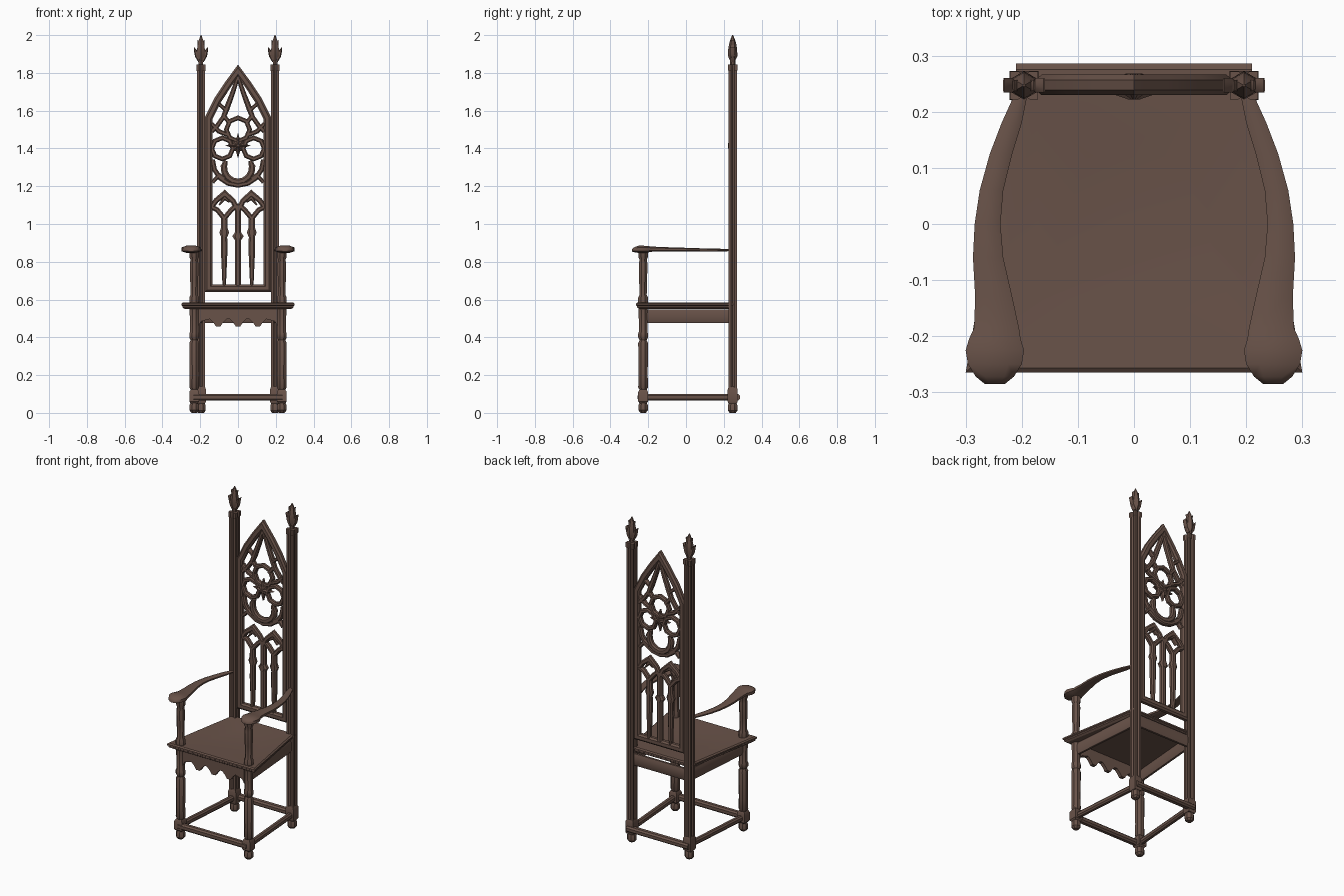
import bpy, bmesh, math

if "Cube" in bpy.data.objects:
    bpy.data.objects.remove(bpy.data.objects["Cube"])

wood = bpy.data.materials.new("dark_brown_wood")
wood.diffuse_color = (0.14, 0.085, 0.066, 1)
wood.use_nodes = True
wood.node_tree.nodes["Principled BSDF"].inputs["Base Color"].default_value = wood.diffuse_color


def loft(name, rings, closed=False, mirror=False, angle=35):
    """Skin a list of equal-length point rings; cap the ends unless closed."""
    bm = bmesh.new()
    vs = [[bm.verts.new(p) for p in r] for r in rings]
    n, m = len(rings[0]), len(rings)
    for i in range(m if closed else m - 1):
        a, b = vs[i], vs[(i + 1) % m]
        for j in range(n):
            k = (j + 1) % n
            bm.faces.new((a[j], a[k], b[k], b[j]))
    if not closed:
        bm.faces.new(vs[0])
        bm.faces.new(vs[-1])
    bmesh.ops.recalc_face_normals(bm, faces=bm.faces)
    me = bpy.data.meshes.new(name)
    bm.to_mesh(me)
    bm.free()
    me.materials.append(wood)
    me.polygons.foreach_set("use_smooth", [True] * len(me.polygons))
    me.set_sharp_from_angle(angle=math.radians(angle))
    ob = bpy.data.objects.new(name, me)
    bpy.context.collection.objects.link(ob)
    if mirror:
        ob.modifiers.new("mirror", "MIRROR").use_mirror_merge = False
    return ob


def lathe(name, x, y, profile, sides=8, mirror=True):
    """Turned part from (radius, z) pairs; flat sides face the axes."""
    s = 1 / math.cos(math.pi / sides)
    rings = [[(x + r * s * math.cos(2 * math.pi * (i + .5) / sides),
               y + r * s * math.sin(2 * math.pi * (i + .5) / sides), z)
              for i in range(sides)] for r, z in profile]
    return loft(name, rings, mirror=mirror)


OCT = [(-1, -.5), (-.5, -1), (.5, -1), (1, -.5), (1, .5), (.5, 1), (-.5, 1), (-1, .5)]


def ribbon(name, pts, w, depth=0.03, y=0.25, closed=False, mirror=False):
    """Chamfered bar following (x, z) points in the plane of the back."""
    m, rings = len(pts), []
    ws = w if isinstance(w, list) else [w] * m
    for i, (x, z) in enumerate(pts):
        dirs = []
        for a, b in ((i - 1, i), (i, i + 1)):
            if closed or (a >= 0 and b < m):
                p, q = pts[a % m], pts[b % m]
                l = math.dist(p, q)
                dirs.append(((q[0] - p[0]) / l, (q[1] - p[1]) / l))
        tx = sum(d[0] for d in dirs)
        tz = sum(d[1] for d in dirs)
        l = math.hypot(tx, tz)
        nx, nz = -tz / l, tx / l
        miter = 1 / max(.4, abs(nx * -dirs[0][1] + nz * dirs[0][0]))
        rings.append([(x + nx * u * ws[i] / 2 * miter, y + v * depth / 2,
                       z + nz * u * ws[i] / 2 * miter) for u, v in OCT])
    return loft(name, rings, closed, mirror, 25)


def rail(name, a, b, w, h, mirror=False):
    """Horizontal bar with chamfered edges between two points."""
    dx, dy = b[0] - a[0], b[1] - a[1]
    l = math.hypot(dx, dy)
    nx, ny = -dy / l * w / 2, dx / l * w / 2
    rings = [[(p[0] + nx * u, p[1] + ny * u, p[2] + v * h / 2) for u, v in OCT]
             for p in (a, b)]
    return loft(name, rings, mirror=mirror)


def circle(cx, cz, r, n=8, a0=0, a1=360):
    full = a1 - a0 == 360
    k = n if full else n + 1
    return [(cx + r * math.cos(math.radians(a0 + (a1 - a0) * i / n)),
             cz + r * math.sin(math.radians(a0 + (a1 - a0) * i / n))) for i in range(k)]


# back posts: fluted square shafts
PX, PY = 0.196, 0.247
quad = [(.72, 0), (1, .4), (1, 1), (.4, 1)]


def post_ring(h, z):
    ring = []
    for q in range(4):
        c, s = [(1, 0), (0, 1), (-1, 0), (0, -1)][q]
        ring += [(PX + h * (c * u - s * v), PY + h * (s * u + c * v), z) for u, v in quad]
    return ring


loft("back_posts", [post_ring(.022, .1), post_ring(.022, 1.81), post_ring(.025, 1.815),
                    post_ring(.025, 1.845)], mirror=True, angle=25)
lathe("back_leg_blocks", PX, PY, [(.022, .05), (.026, .06), (.026, .125), (.02, .14)], 4)
lathe("back_feet", PX, PY, [(.016, 0), (.025, .012), (.025, .04), (.018, .055)])

# flame finials with curled side leaves
lathe("finial_cores", PX, PY, [(.012, 1.84), (.012, 1.865), (.022, 1.89), (.02, 1.93),
                               (.016, 1.955), (.011, 1.975), (.002, 2.0)], 6)
for s in (-1, 1):
    ribbon("finial_side_leaves", [(PX + s * .008, 1.86), (PX + s * .022, 1.89),
           (PX + s * .026, 1.91), (PX + s * .036, 1.935)], [.014, .02, .02, .003],
           .026, PY, mirror=True)
    ribbon("finial_upper_leaves", [(PX + s * .005, 1.93), (PX + s * .012, 1.955),
           (PX + s * .018, 1.975)], [.012, .014, .003], .02, PY, mirror=True)

# front legs, feet and arm supports
FX, FY = 0.232, -0.227
lathe("front_legs", FX, FY, [(.017, .12), (.026, .135), (.024, .2), (.026, .37), (.019, .385),
                             (.026, .4), (.026, .42), (.022, .43), (.024, .55)])
lathe("front_leg_blocks", FX, FY, [(.018, .05), (.026, .06), (.026, .11), (.018, .125)], 4)
lathe("front_feet", FX, FY, [(.014, 0), (.025, .014), (.025, .04), (.018, .055)])
lathe("arm_supports", FX, FY, [(.026, .58), (.026, .61), (.019, .625), (.021, .7), (.023, .79),
                               (.019, .81), (.025, .825), (.025, .855)])

# seat: moulded trapezoid with a shallow dish


def seat_ring(d, z):
    return [(-.3 + d, -.265 + d, z), (.3 - d, -.265 + d, z),
            (.213 - d, .25 - d, z), (-.213 + d, .25 - d, z)]


loft("seat", [seat_ring(.018, .55), seat_ring(.006, .558), seat_ring(.006, .566),
              seat_ring(0, .57), seat_ring(0, .578), seat_ring(.008, .584),
              seat_ring(.04, .582), seat_ring(.13, .572)], angle=30)

# aprons under the seat
rail("side_aprons", (.232, -.21, .511), (.196, .235, .511), .024, .072, mirror=True)
rail("back_apron", (-.18, .247, .511), (.18, .247, .511), .026, .072)
low = [(-.21, .46), (-.195, .485)]
for cx in (-.105, 0, .105):
    low += [(cx - .045, .497), (cx - .025, .478), (cx - .012, .458), (cx + .012, .458),
            (cx + .025, .478), (cx + .045, .497)]
low += [(.195, .485), (.21, .46)]
loft("scalloped_front_apron", [[(x, y, z) for y in (-.24, -.218) for z in ([zl, .552] if y < -.23 else [.552, zl])]
                               for x, zl in low], angle=25)

# stretchers
rail("front_stretcher", (-.235, -.238, .083), (.235, -.238, .083), .036, .036)
rail("back_stretcher", (-.21, .265, .083), (.21, .265, .083), .042, .034)
rail("side_stretchers", (FX, FY, .083), (PX, PY, .083), .03, .034, mirror=True)

# curved arms: (x, y, half width, half thickness, z)
arm = [(.200, .235, .011, .006, .862), (.218, .18, .018, .007, .862), (.237, .125, .020, .008, .862),
       (.254, .06, .021, .009, .863), (.261, 0, .023, .010, .864), (.260, -.06, .027, .011, .865),
       (.250, -.13, .033, .012, .866), (.245, -.185, .040, .014, .867), (.248, -.205, .046, .018, .866),
       (.248, -.225, .052, .019, .866), (.248, -.25, .048, .019, .866), (.248, -.272, .034, .014, .864),
       (.248, -.285, .018, .007, .861)]
loft("curved_arms", [[(x + u * w, y, z + v * t) for u, v in OCT] for x, y, w, t, z in arm],
     mirror=True, angle=50)

# pointed back frame
half = [(.155, .66), (.155, 1.56), (.108, 1.655), (.052, 1.74)]
ribbon("back_frame", half + [(0, 1.81)] + [(-x, z) for x, z in reversed(half)],
       .04, .036, .248, closed=True)

# lower tracery: mullions, capitals and pointed arches
ribbon("centre_mullion", [(0, .67), (0, 1.1)], .034)
ribbon("centre_mullion_collar", [(0, .915), (0, .935), (0, .955)], [.034, .06, .034], .036)
ribbon("side_mullions", [(.073, .67), (.073, .85), (.073, .93), (.073, .955), (.073, .98), (.073, 1.04)],
       [.018, .034, .032, .052, .034, .032], mirror=True)
ribbon("branch_arches", [(.006, 1.10), (.035, 1.075), (.073, 1.03), (.11, 1.075), (.14, 1.09)],
       .026, mirror=True)
ribbon("small_arches", [(0, 1.07), (.025, 1.12), (.07, 1.16), (.115, 1.125), (.14, 1.09)],
       [.03, .028, .034, .028, .026], mirror=True)
ribbon("arch_cusps", [(.045, 1.115), (.07, 1.14), (.10, 1.10)], [.008, .02, .008], mirror=True)

# rose: four foils around a star boss, in a cradle
ribbon("top_foil", circle(0, 1.5, .062), .024, closed=True)
ribbon("bottom_foil", circle(0, 1.298, .075, 10, 150, 390), [.02] + [.034] * 9 + [.02])
ribbon("cradle", circle(0, 1.34, .135, 8, 180, 360), .026)
ribbon("side_foils", circle(.083, 1.40, .056), .024, closed=True, mirror=True)
ribbon("rose_links", [(.05, 1.47), (.10, 1.49), (.14, 1.53)], .024, mirror=True)
ribbon("lower_links", [(.135, 1.22), (.10, 1.26), (.07, 1.24)], .02, mirror=True)
star = [(r * math.sin(i * math.pi / 8), r * math.cos(i * math.pi / 8))
        for i in range(16) for r in [(.068, .03, .045, .03)[i % 4]]]
loft("star_boss", [[(x * k, y, 1.415 + z * k) for x, z in star]
                   for k, y in ((.15, .222), (1, .242), (1, .256), (.15, .268))], angle=15)

# upper tracery: split teardrops in the arch head
ribbon("arch_head_bars", [(0, 1.78), (.03, 1.69), (.06, 1.61), (.075, 1.57), (.04, 1.53)],
       [.02, .026, .03, .026, .02], mirror=True)
ribbon("arch_side_bars", [(.06, 1.60), (.095, 1.63), (.115, 1.65)], .02, mirror=True)
ribbon("arch_side_foils", [(.075, 1.57), (.11, 1.52), (.14, 1.49)], .024, mirror=True)
